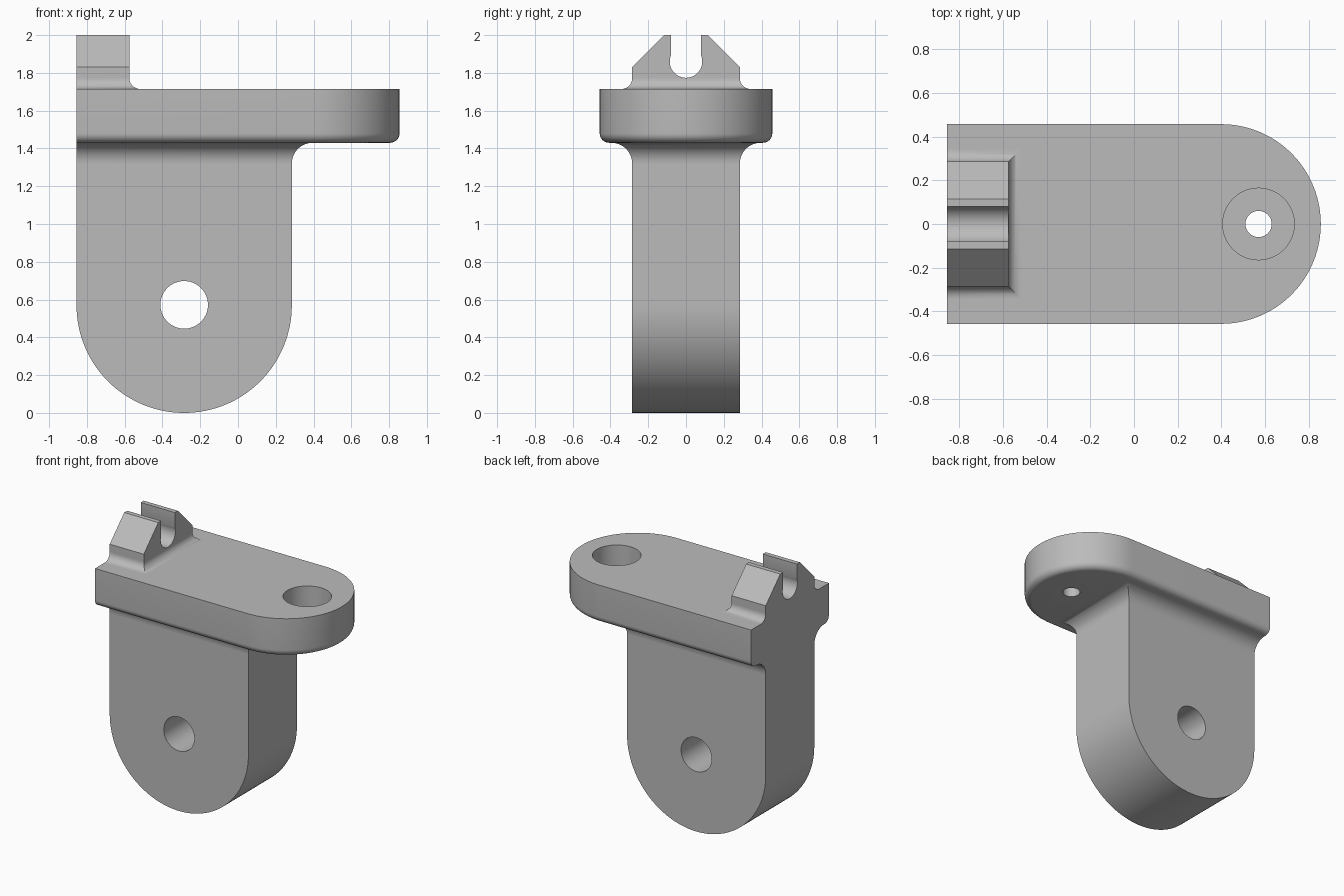
import bpy, bmesh
from math import sin, cos, pi, acos, radians
from mathutils import Vector

cube = bpy.data.objects.get("Cube")
if cube:
    bpy.data.objects.remove(cube, do_unlink=True)

grey = bpy.data.materials.new("plain grey")
grey.use_nodes = True
colour = (0.5, 0.5, 0.5, 1)
grey.diffuse_color = colour
grey.node_tree.nodes["Principled BSDF"].inputs["Base Color"].default_value = colour

BACK = -0.855                  # flat end shared by all parts
STEM_W, STEM_R = 0.285, 0.57   # stem half thickness and end radius
PLATE_W = 0.457
PLATE_LOW, PLATE_TOP = 1.43, 1.715


def arc(cx, cy, r, start, end, n):
    angles = [start + (end - start) * i / n for i in range(n + 1)]
    return [(cx + r * cos(a), cy + r * sin(a)) for a in angles]


def loft(name, rings):
    """Skin a solid through closed rings that have equal point counts."""
    bm = bmesh.new()
    loops = [[bm.verts.new(p) for p in ring] for ring in rings]
    n = len(loops[0])
    for a, b in zip(loops, loops[1:]):
        for i in range(n):
            j = (i + 1) % n
            bm.faces.new((a[i], a[j], b[j], b[i]))
    bm.faces.new(loops[0])
    bm.faces.new(loops[-1])
    bmesh.ops.recalc_face_normals(bm, faces=bm.faces)
    mesh = bpy.data.meshes.new(name)
    bm.to_mesh(mesh)
    bm.free()
    mesh.materials.append(grey)
    obj = bpy.data.objects.new(name, mesh)
    bpy.context.collection.objects.link(obj)
    return obj


def activate(obj):
    bpy.ops.object.select_all(action='DESELECT')
    obj.select_set(True)
    bpy.context.view_layer.objects.active = obj


def drill(obj, centre, direction, radius, length):
    """Cut a round hole along a direction, starting at centre."""
    d = Vector(direction)
    bpy.ops.mesh.primitive_cylinder_add(
        vertices=64, radius=radius, depth=length,
        location=Vector(centre) + d * length / 2,
        rotation=d.to_track_quat('Z', 'Y').to_euler())
    cutter = bpy.context.object
    cutter.data.materials.append(grey)
    cutter.hide_render = True
    activate(obj)
    mod = obj.modifiers.new("hole", 'BOOLEAN')
    mod.operation, mod.solver, mod.object = 'DIFFERENCE', 'EXACT', cutter
    bpy.ops.object.modifier_apply(modifier=mod.name)
    bpy.data.objects.remove(cutter, do_unlink=True)


def rectangle(front, half, z):
    return [(BACK, -half, z), (front, -half, z), (front, half, z), (BACK, half, z)]


def cove(name, front, half, r, z_thin, up):
    """Concave fillet widening from a block towards a flat face."""
    rings = []
    for i in range(13):
        t = i / 12 * pi / 2
        grow = r * (1 - cos(t))
        rings.append(rectangle(front + grow, half + grow, z_thin + up * r * sin(t)))
    return loft(name, rings)


def plate_outline(inset, z):
    r = PLATE_W - inset
    pts = [(BACK, -r)] + arc(0.398, 0, r, -pi / 2, pi / 2, 48) + [(BACK, r)]
    return [(x, y, z) for x, y in pts]


# Stem with a round lower end and a cross hole
cove_r = 0.11
stem_top = PLATE_LOW - cove_r
outline = ([(BACK, stem_top)] + arc(-0.285, STEM_R, STEM_R, pi, 2 * pi, 64)
           + [(0.285, stem_top)])
stem = loft("stem", [[(x, y, z) for x, z in outline] for y in (-STEM_W, STEM_W)])
drill(stem, (-0.285, -1, 0.572), (0, 1, 0), 0.126, 2)

# Fillet between stem and plate
collar = cove("stem_fillet", 0.285, STEM_W, cove_r, stem_top, 1)

# Plate with a rounded lower rim and a counterbored hole
rim = 0.05
rings = [plate_outline(rim * (1 - sin(t)), PLATE_LOW + rim * (1 - cos(t)))
         for t in [i / 8 * pi / 2 for i in range(9)]]
plate = loft("plate", rings + [plate_outline(0, PLATE_TOP)])
drill(plate, (0.57, 0, PLATE_TOP - 0.2), (0, 0, 1), 0.164, 0.5)
drill(plate, (0.57, 0, 1), (0, 0, 1), 0.06, 1)

# Fillet under the catch
catch_front, catch_r = -0.575, 0.057
catch_low = PLATE_TOP + catch_r
skirt = cove("catch_fillet", catch_front, STEM_W, catch_r, catch_low, -1)

# Catch with sloped shoulders and a keyhole slot
slot, key = 0.08, 0.086
a = acos(slot / key)
profile = ([(STEM_W, catch_low), (STEM_W, 1.83), (0.115, 2), (slot, 2)]
           + arc(0, 1.86, key, a, -pi - a, 32)
           + [(-slot, 2), (-0.115, 2), (-STEM_W, 1.83), (-STEM_W, catch_low)])
catch = loft("catch", [[(x, y, z) for y, z in profile] for x in (BACK, catch_front)])

for part in (stem, collar, plate, skirt, catch):
    activate(part)
    bpy.ops.object.shade_smooth_by_angle(angle=radians(30))
